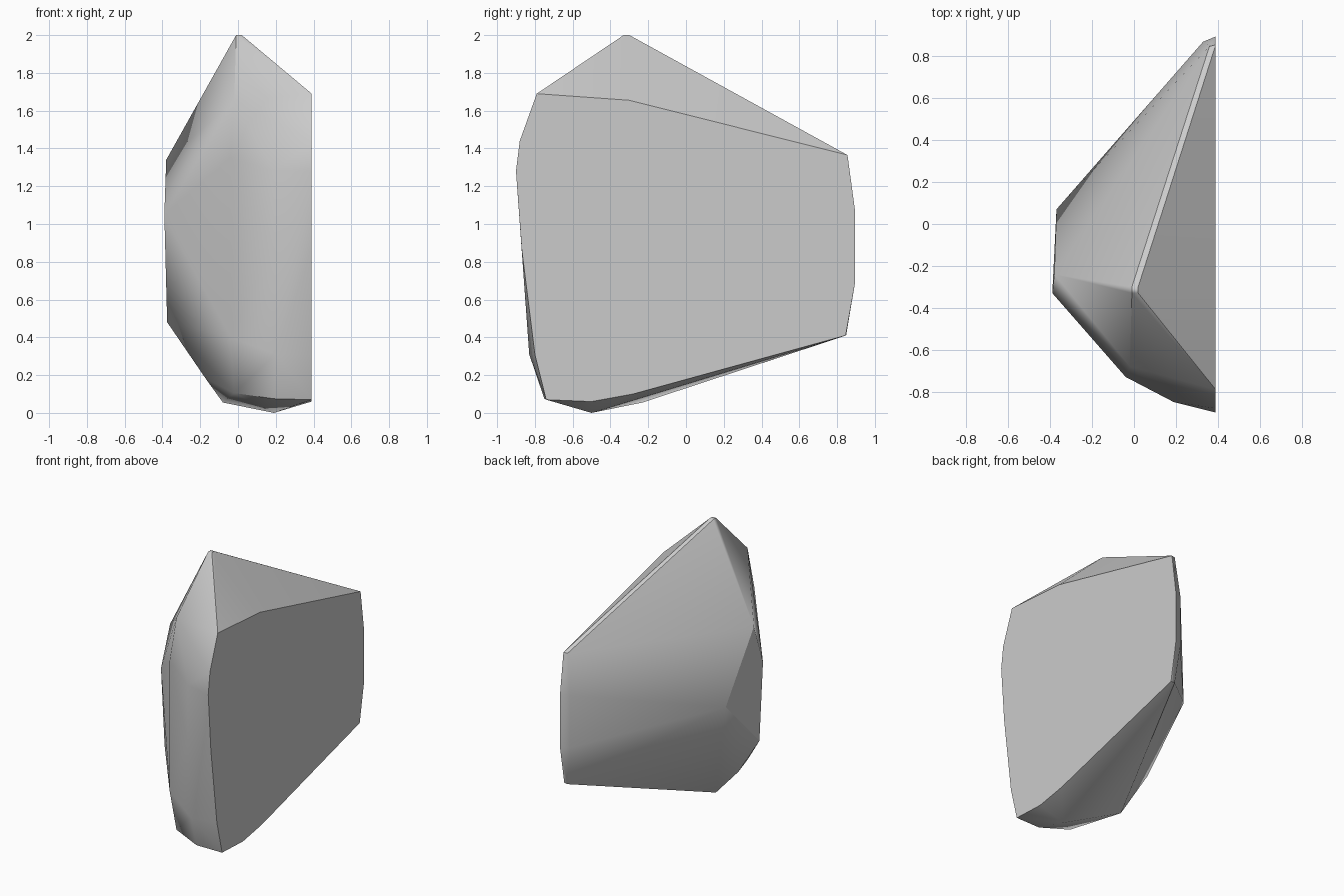
import bpy
import bmesh
from math import radians
from mathutils import Vector

# Remove the default cube only
default_cube = bpy.data.objects.get("Cube")
if default_cube:
    bpy.data.objects.remove(default_cube, do_unlink=True)


def flat_colour(name, colour):
    """Make a plain matte material of one colour."""
    material = bpy.data.materials.new(name)
    material.use_nodes = True
    material.diffuse_color = colour
    shader = next(node for node in material.node_tree.nodes
                  if node.type == 'BSDF_PRINCIPLED')
    shader.inputs["Base Color"].default_value = colour
    shader.inputs["Roughness"].default_value = 1
    return material


def column(x, y, heights):
    """Stack corner points above one another."""
    return [Vector((x, y, z)) for z in heights]


# Flat split face on one side, as a y/z outline
split_x = 0.39
split_outline = [
    (-0.79, 1.69), (-0.3, 1.655), (0.855, 1.365), (0.895, 1.07),
    (0.895, 0.69), (0.845, 0.41), (-0.28, 0.1), (-0.5, 0.06),
    (-0.74, 0.07), (-0.8, 0.31), (-0.87, 0.87), (-0.9, 1.28),
    (-0.88, 1.44),
]
split_face = [Vector((split_x, y, z)) for y, z in split_outline]

# Small blunt peak
peak = [Vector((x, y, 2)) for x in (-0.01, 0.02) for y in (-0.33, -0.3)]

# Rounded front
front = column(-0.02, -0.68, (1.65, 0.105))
front += column(-0.04, -0.73, (1.35, 0.4))
front += column(0.19, -0.85, (1.28, 0.87))
front += column(0.2, -0.83, (0.31,))

# Worn outer side
outer_side = column(-0.38, -0.24, (1.34,))
outer_side += column(-0.39, -0.33, (1.05,))
outer_side += column(-0.375, -0.31, (0.48,))
outer_side += column(-0.37, 0.07, (0.87,))

# Narrow rear edge
rear_edge = column(0.33, 0.87, (1.07, 0.69))
rear_edge += column(0.36, 0.848, (1.365, 0.41))

# Faceted underside
underside = column(0.19, -0.5, (0,))
underside += column(0.19, -0.75, (0.075,))
underside += column(-0.08, -0.23, (0.055,))
underside += column(-0.17, -0.36, (0.18,))

# Wrap all corners in one closed convex skin
bm = bmesh.new()
for corner in split_face + peak + front + outer_side + rear_edge + underside:
    bm.verts.new(corner)
wrapped = bmesh.ops.convex_hull(bm, input=bm.verts[:])
loose = [v for v in bm.verts if not v.link_faces]
bmesh.ops.delete(bm, geom=loose, context='VERTS')

# Merge nearly level neighbours into broad facets
bmesh.ops.dissolve_limit(bm, angle_limit=radians(2),
                         verts=bm.verts[:], edges=bm.edges[:])
bmesh.ops.recalc_face_normals(bm, faces=bm.faces[:])

mesh = bpy.data.meshes.new("rock_chunk")
bm.to_mesh(mesh)
bm.free()
rock = bpy.data.objects.new("rock_chunk", mesh)
bpy.context.scene.collection.objects.link(rock)
mesh.materials.append(flat_colour("stone grey", (0.6, 0.6, 0.6, 1)))

# Soft worn facets, crisp split edges
for other in bpy.context.selected_objects:
    other.select_set(False)
rock.select_set(True)
bpy.context.view_layer.objects.active = rock
bpy.ops.object.shade_smooth_by_angle(angle=radians(35))
weighted = rock.modifiers.new("facet_normals", 'WEIGHTED_NORMAL')
weighted.keep_sharp = True
